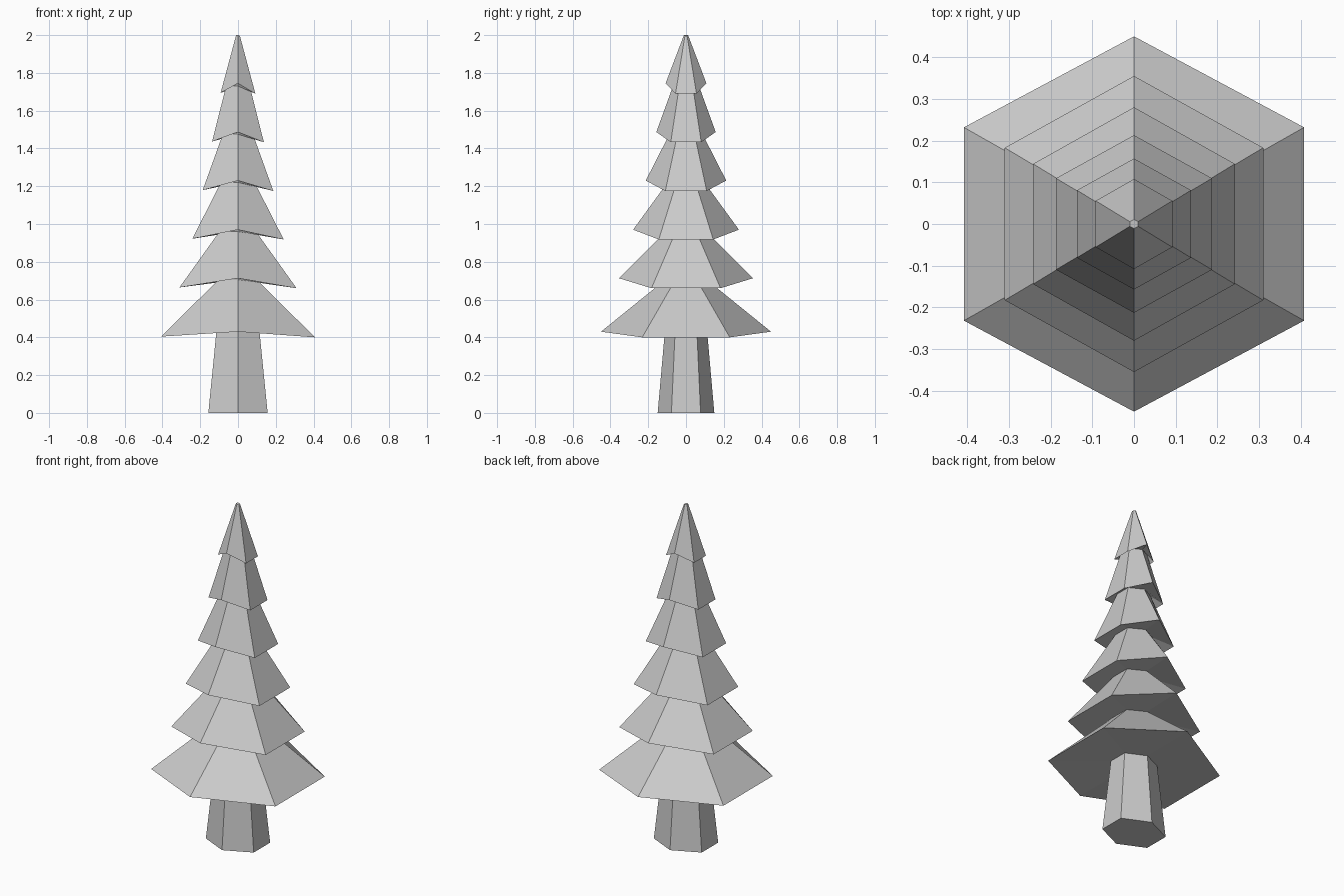
import bpy, bmesh

if "Cube" in bpy.data.objects:
    bpy.data.objects.remove(bpy.data.objects["Cube"])

def ring(bm, x, y, z_side, z_mid=None):
    """Six-sided ring with corners on the y axis; z_mid lifts the front and back corners."""
    z_mid = z_side if z_mid is None else z_mid
    s = y * 0.515
    pts = [(0, -y, z_mid), (x, -s, z_side), (x, s, z_side),
           (0, y, z_mid), (-x, s, z_side + 0.004), (-x, -s, z_side + 0.004)]
    return [bm.verts.new(p) for p in pts]

def skin(name, specs, cap_bottom=False, cap_top=False):
    """Bridge a stack of rings into one flat-shaded mesh."""
    bm = bmesh.new()
    rings = [ring(bm, *s) for s in specs]
    for a, b in zip(rings, rings[1:]):
        for i in range(6):
            j = (i + 1) % 6
            bm.faces.new((a[i], a[j], b[j], b[i]))
    if cap_bottom:
        bm.faces.new(rings[0][::-1])
    if cap_top:
        bm.faces.new(rings[-1])
    mesh = bpy.data.meshes.new(name)
    bm.to_mesh(mesh)
    bm.free()
    obj = bpy.data.objects.new(name, mesh)
    bpy.context.collection.objects.link(obj)
    return obj

# Trunk, tapering up to the first tier
trunk_top = (0.114, 0.112, 0.43)
trunk = skin("trunk", [(0.157, 0.15, 0.0), trunk_top], cap_bottom=True)
for v in trunk.data.vertices:
    if v.co.z < 0.1:
        v.co.z = 0

# Tiers: rim half-width x, rim y, side-corner z, front/back-corner z, neck radius, neck z
tiers = [
    (0.408, 0.45, 0.40, 0.43, 0.110, 0.705),
    (0.310, 0.355, 0.66, 0.713, 0.106, 0.96),
    (0.242, 0.28, 0.918, 0.97, 0.098, 1.22),
    (0.187, 0.213, 1.175, 1.23, 0.088, 1.475),
    (0.137, 0.157, 1.433, 1.487, 0.069, 1.73),
    (0.092, 0.108, 1.69, 1.745, 0.011, 1.996),
]

# Foliage, zigzagging from wide rims to narrow necks
specs = [trunk_top]
for x, y, z_side, z_mid, r, z_neck in tiers:
    specs.append((x, y, z_side, z_mid))
    specs.append((r * 0.9, r, z_neck))
specs[-1] = (0.01, 0.011, 1.996, 2.0)
skin("foliage", specs, cap_top=True)
